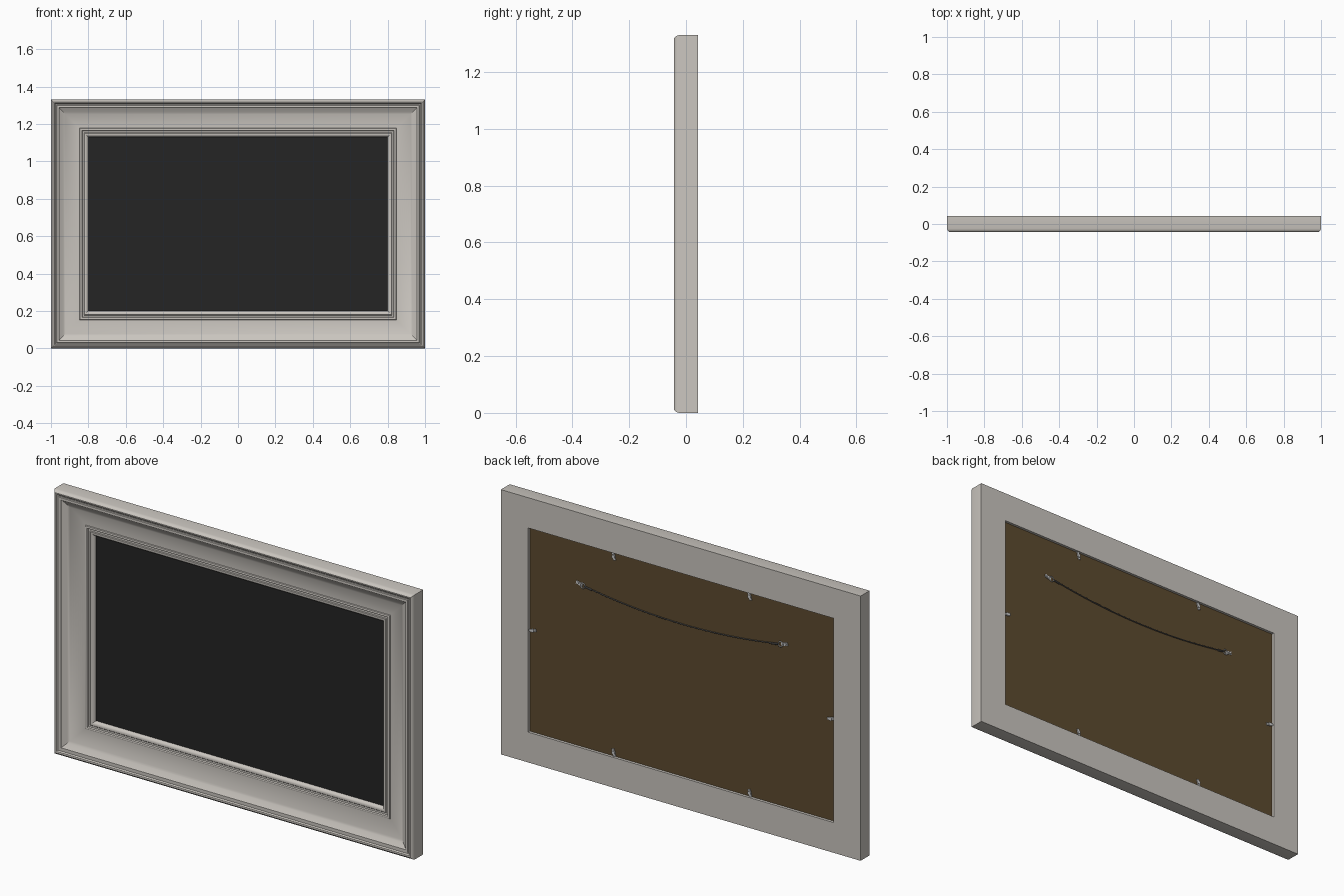
import bpy, bmesh, math
from mathutils import Matrix, Vector

if "Cube" in bpy.data.objects:
    bpy.data.objects.remove(bpy.data.objects["Cube"], do_unlink=True)

W, H = 1.0, 1.33          # half width, full height
BOARD_Y = 0.03            # rear surface of the backing board


def material(name, rgb):
    m = bpy.data.materials.new(name)
    m.use_nodes = True
    m.diffuse_color = (*rgb, 1)
    bsdf = next(n for n in m.node_tree.nodes if n.type == 'BSDF_PRINCIPLED')
    bsdf.inputs["Base Color"].default_value = (*rgb, 1)
    return m


cream = material("warm off-white paint", (0.59, 0.56, 0.52))
black = material("black panel", (0.018, 0.018, 0.018))
brown = material("brown backing board", (0.11, 0.069, 0.028))
steel = material("bright steel", (0.6, 0.6, 0.6))
wire_grey = material("dark wire", (0.1, 0.1, 0.1))


def finish(name, bm, mat, smooth=True):
    bmesh.ops.recalc_face_normals(bm, faces=bm.faces[:])
    me = bpy.data.meshes.new(name)
    bm.to_mesh(me)
    bm.free()
    me.materials.append(mat)
    ob = bpy.data.objects.new(name, me)
    bpy.context.collection.objects.link(ob)
    if smooth:
        bpy.ops.object.select_all(action='DESELECT')
        ob.select_set(True)
        bpy.context.view_layer.objects.active = ob
        bpy.ops.object.shade_smooth_by_angle(angle=math.radians(32))
    return ob


def add_box(bm, centre, size, turn=0.0):
    mat = (Matrix.Translation(centre) @ Matrix.Rotation(turn, 4, 'Y')
           @ Matrix.Diagonal((*size, 1)))
    bmesh.ops.create_cube(bm, size=1, matrix=mat)


def add_disc(bm, centre, radius, depth):
    mat = Matrix.Translation(centre) @ Matrix.Rotation(math.pi / 2, 4, 'X')
    bmesh.ops.create_cone(bm, cap_ends=True, segments=14, radius1=radius,
                          radius2=radius, depth=depth, matrix=mat)


# Moulding profile: (inset from the outer edge, y)
profile = [(0, .042), (0, -.024), (.002, -.032), (.006, -.038), (.012, -.042),
           (.019, -.040), (.024, -.034), (.029, -.034), (.031, -.038),
           (.043, -.038)]
for i in range(11):       # hollow cove, steep outside and shallow inside
    t = i / 10
    profile.append((.045 + .108 * t, -.034 + .034 * (1 - (1 - t) ** 2)))
profile += [(.155, -.005), (.160, -.007), (.165, -.005), (.168, .002),
            (.177, .002), (.180, -.001), (.186, -.001), (.193, .003),
            (.198, .009), (.200, .016), (.152, .016), (.152, .042)]

# Mitred frame, swept round the four corners
bm = bmesh.new()
rings = []
for sx, sz in ((-1, -1), (1, -1), (1, 1), (-1, 1)):
    rings.append([bm.verts.new((sx * (W - d), y, H / 2 + sz * (H / 2 - d)))
                  for d, y in profile])
n = len(profile)
for k in range(4):
    a, b = rings[k], rings[(k + 1) % 4]
    for i in range(n):
        j = (i + 1) % n
        bm.faces.new((a[i], a[j], b[j], b[i]))
finish("frame_moulding", bm, cream)

# Front panel and backing board, held in the rabbet
for name, y0, y1, mat in (("front_panel", .016, .022, black),
                          ("backing_board", .022, BOARD_Y, brown)):
    bm = bmesh.new()
    add_box(bm, (0, (y0 + y1) / 2, H / 2),
            (2 * (W - .153), y1 - y0, H - .306))
    finish(name, bm, mat, False)

# Retaining clips round the edge of the board
spots = [(sx * .378, H / 2 + sz * (H / 2 - .172), math.pi / 2)
         for sx in (-1, 1) for sz in (-1, 1)]
spots += [(sx * (W - .172), H / 2, 0) for sx in (-1, 1)]
for i, (x, z, turn) in enumerate(spots):
    bm = bmesh.new()
    add_box(bm, (x, BOARD_Y + .004, z), (.038, .004, .014), turn + .25)
    add_disc(bm, (x, BOARD_Y + .006, z), .009, .006)
    finish("retaining_clip_%d" % (i + 1), bm, steel)

# Hanger plates with a screw and a ring, one on each side
HX, HZ = .55, .965
for side, sx in (("left", 1), ("right", -1)):
    bm = bmesh.new()
    add_box(bm, (sx * (HX + .02), BOARD_Y + .002, HZ + .004),
            (.036, .004, .016), sx * -.25)
    add_disc(bm, (sx * (HX + .027), BOARD_Y + .005, HZ + .006), .006, .005)
    finish("hanger_plate_" + side, bm, steel)
    bpy.ops.mesh.primitive_torus_add(
        major_radius=.013, minor_radius=.0025, major_segments=20,
        minor_segments=8, location=(sx * HX, BOARD_Y + .005, HZ),
        rotation=(math.pi / 2, 0, 0))
    ring = bpy.context.object
    ring.name = "hanger_ring_" + side
    ring.data.materials.append(steel)
    bpy.ops.object.shade_smooth()

# Sagging hanging wire
cu = bpy.data.curves.new("hanging_wire", 'CURVE')
cu.dimensions = '3D'
cu.bevel_depth = .003
cu.bevel_resolution = 2
cu.use_fill_caps = True
sp = cu.splines.new('POLY')
steps = 24
sp.points.add(steps)
for i, p in enumerate(sp.points):
    t = 2 * i / steps - 1
    p.co = (t * (HX - .01), BOARD_Y + .006, HZ - .045 * (1 - t * t), 1)
cu.materials.append(wire_grey)
wire = bpy.data.objects.new("hanging_wire", cu)
bpy.context.collection.objects.link(wire)

# Wire ends wound back beside each ring
for side, sx in (("left", 1), ("right", -1)):
    bm = bmesh.new()
    mat = (Matrix.Translation((sx * (HX - .032), BOARD_Y + .006, HZ - .005))
           @ Matrix.Rotation(math.pi / 2 - sx * .16, 4, 'Y'))
    bmesh.ops.create_cone(bm, cap_ends=True, segments=10, radius1=.005,
                          radius2=.005, depth=.035, matrix=mat)
    finish("wire_winding_" + side, bm, wire_grey)
